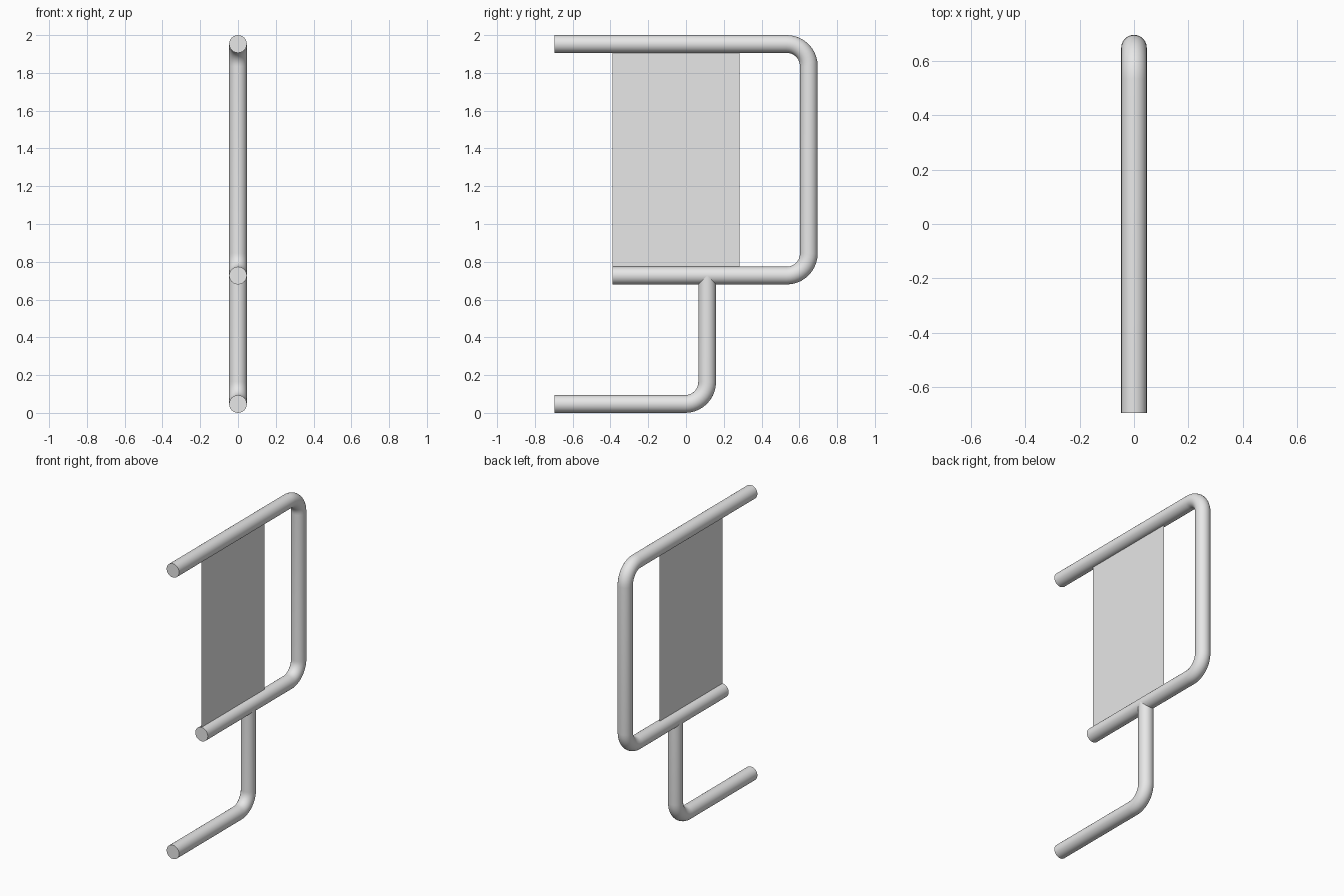
import bpy
import math
from mathutils import Vector

cube = bpy.data.objects.get("Cube")
if cube:
    bpy.data.objects.remove(cube, do_unlink=True)

TUBE_R = 0.047
BEND_R = 0.117
TOP_Z, RAIL_Z, FOOT_Z = 2 - TUBE_R, 0.727, TUBE_R
FRONT_Y, RAIL_FRONT_Y = -0.697, -0.39
BACK_Y, POST_Y = 0.697 - TUBE_R, 0.112

grey = bpy.data.materials.new("light grey")
grey.use_nodes = True
grey.diffuse_color = (0.8, 0.8, 0.8, 1)
grey.node_tree.nodes["Principled BSDF"].inputs["Base Color"].default_value = (0.8, 0.8, 0.8, 1)


def add_object(name, mesh):
    obj = bpy.data.objects.new(name, mesh)
    bpy.context.collection.objects.link(obj)
    mesh.materials.clear()
    mesh.materials.append(grey)
    return obj


def rounded_path(corners, radius, steps=10):
    """Replace each inner right-angle corner by an arc."""
    pts = [Vector((0, y, z)) for y, z in corners]
    path = [pts[0]]
    for before, corner, after in zip(pts, pts[1:], pts[2:]):
        a = (before - corner).normalized()
        b = (after - corner).normalized()
        centre = corner + (a + b) * radius
        for i in range(steps + 1):
            t = math.pi / 2 * i / steps
            path.append(centre - radius * (b * math.cos(t) + a * math.sin(t)))
    return path + [pts[-1]]


def bent_tube(name, corners):
    path = rounded_path(corners, BEND_R)
    curve = bpy.data.curves.new(name + " path", "CURVE")
    curve.dimensions = "3D"
    curve.bevel_depth = TUBE_R
    curve.bevel_resolution = 10
    curve.use_fill_caps = True
    spline = curve.splines.new("POLY")
    spline.points.add(len(path) - 1)
    for point, co in zip(spline.points, path):
        point.co = (*co, 1)
    helper = bpy.data.objects.new(name + " path", curve)
    bpy.context.collection.objects.link(helper)
    graph = bpy.context.evaluated_depsgraph_get()
    mesh = bpy.data.meshes.new_from_object(helper.evaluated_get(graph))
    bpy.data.objects.remove(helper, do_unlink=True)
    obj = add_object(name, mesh)
    bpy.ops.object.select_all(action="DESELECT")
    obj.select_set(True)
    bpy.context.view_layer.objects.active = obj
    bpy.ops.object.shade_smooth_by_angle(angle=math.radians(35))
    return obj


# Upper frame: long top arm, back upright and shorter lower rail
bent_tube("upper_frame", [(FRONT_Y, TOP_Z), (BACK_Y, TOP_Z),
                          (BACK_Y, RAIL_Z), (RAIL_FRONT_Y, RAIL_Z)])

# Post under the rail, bent forward into the foot
bent_tube("post_and_foot", [(POST_Y, RAIL_Z), (POST_Y, FOOT_Z), (FRONT_Y, FOOT_Z)])

# Thin sheet stretched between the top arm and the rail
y0, y1 = RAIL_FRONT_Y, 0.283
z0, z1 = RAIL_Z + TUBE_R, TOP_Z - TUBE_R
sheet = bpy.data.meshes.new("panel")
sheet.from_pydata([(0, y0, z0), (0, y1, z0), (0, y1, z1), (0, y0, z1)], [], [(0, 1, 2, 3)])
add_object("panel", sheet)
